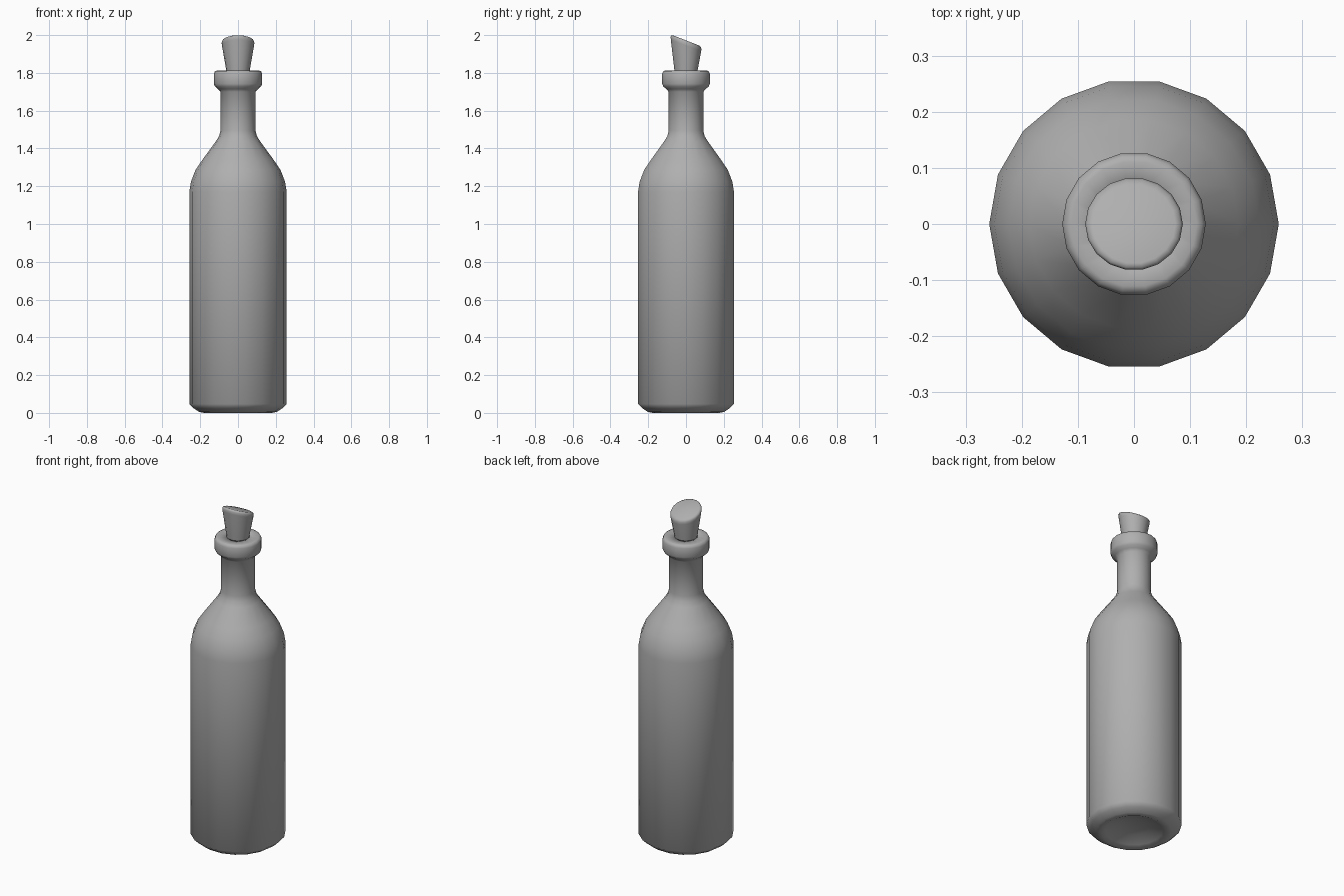
import bpy, bmesh, math

if "Cube" in bpy.data.objects:
    bpy.data.objects.remove(bpy.data.objects["Cube"])

SIDES = 18

# Dark grey for the whole model
grey = bpy.data.materials.new("dark_grey")
grey.diffuse_color = (0.43, 0.43, 0.43, 1)
grey.use_nodes = True
grey.node_tree.nodes["Principled BSDF"].inputs["Base Color"].default_value = grey.diffuse_color


def lathe(name, profile):
    """Spin (radius, z, slope, y_scale) rings round z; radius 0 makes a pole."""
    bm = bmesh.new()
    rings = []
    for r, z, *tilt in profile:
        slope, ys = tilt if tilt else (0, 1)
        if r == 0:
            rings.append([bm.verts.new((0, 0, z))])
            continue
        ring = []
        for i in range(SIDES):
            a = 2 * math.pi * i / SIDES
            y = r * ys * math.sin(a)
            ring.append(bm.verts.new((r * math.cos(a), y, z + slope * y)))
        rings.append(ring)
    for lo, hi in zip(rings, rings[1:]):
        for i in range(SIDES):
            j = (i + 1) % SIDES
            if len(lo) == 1:
                bm.faces.new((lo[0], hi[j], hi[i]))
            elif len(hi) == 1:
                bm.faces.new((lo[i], lo[j], hi[0]))
            else:
                bm.faces.new((lo[i], lo[j], hi[j], hi[i]))
    mesh = bpy.data.meshes.new(name)
    bm.to_mesh(mesh)
    bm.free()
    mesh.shade_smooth()
    mesh.materials.append(grey)
    obj = bpy.data.objects.new(name, mesh)
    bpy.context.collection.objects.link(obj)
    return obj


# Bottle: recessed base, body, shoulder, neck and collar
lathe("bottle", [
    (0, 0.04), (0.09, 0.036), (0.155, 0.01), (0.18, 0.0), (0.205, 0.005),
    (0.235, 0.025), (0.258, 0.047), (0.258, 1.17),
    (0.249, 1.225), (0.224, 1.288), (0.187, 1.342),
    (0.117, 1.438), (0.1, 1.465), (0.093, 1.495), (0.093, 1.7),
    (0.106, 1.715), (0.122, 1.728), (0.128, 1.742),
    (0.128, 1.795), (0.122, 1.809), (0.112, 1.812),
    (0.064, 1.812), (0.06, 1.79),
])

# Cork: flared stopper with a slanted, rounded top
lathe("cork", [
    (0.058, 1.785), (0.062, 1.812),
    (0.085, 1.945, -0.38, 0.96), (0.087, 1.96, -0.39, 0.95),
    (0.083, 1.968, -0.39, 0.95), (0.074, 1.972, -0.39, 0.95),
    (0, 1.972),
])
